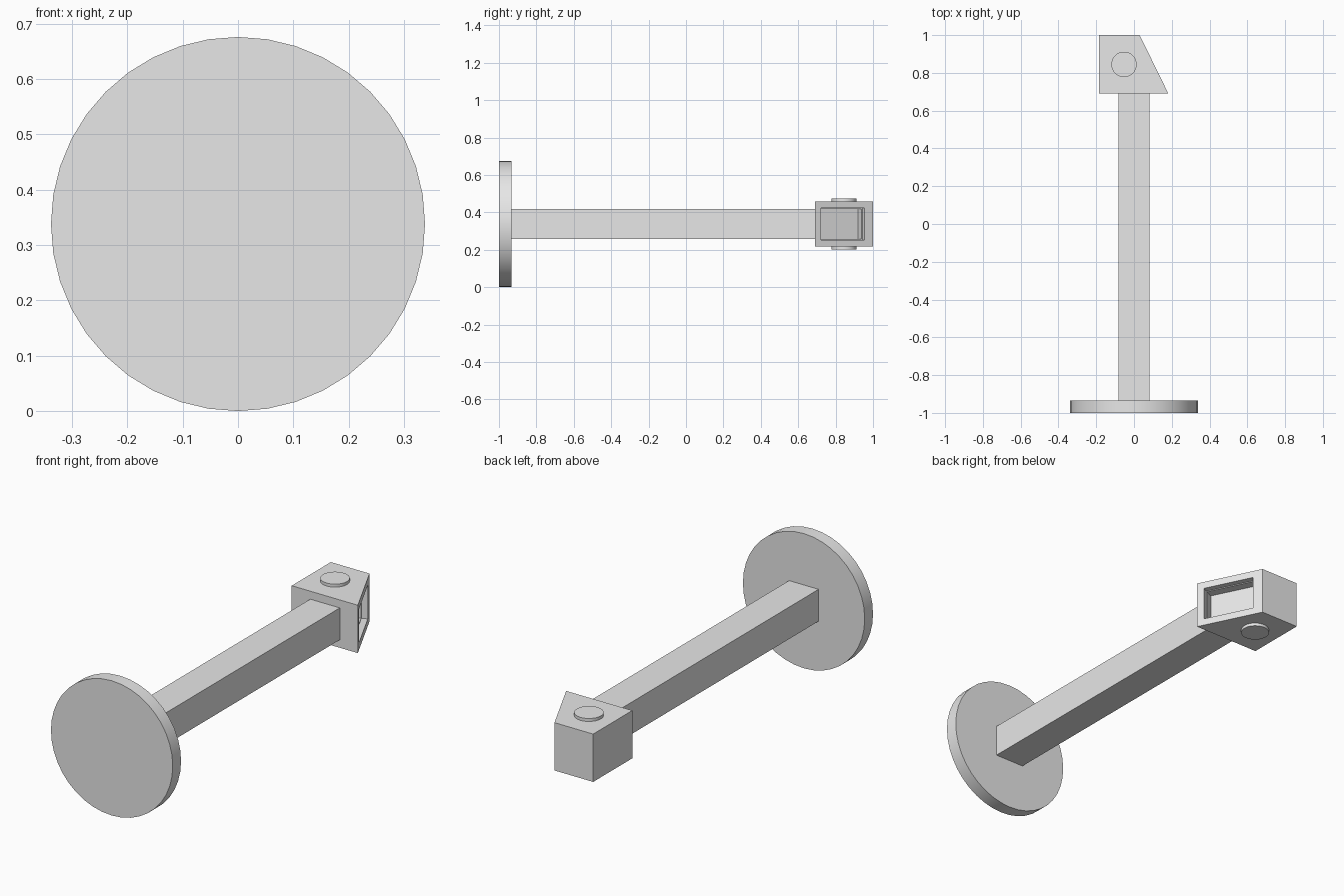
import bpy, bmesh
from math import pi
from mathutils import Vector, Matrix

cube = bpy.data.objects.get("Cube")
if cube:
    bpy.data.objects.remove(cube, do_unlink=True)

MID = 0.338  # height of the long axis

grey = bpy.data.materials.new("light_grey")
grey.use_nodes = True
grey.diffuse_color = (0.8, 0.8, 0.8, 1)
grey.node_tree.nodes["Principled BSDF"].inputs["Base Color"].default_value = (0.8, 0.8, 0.8, 1)


def finish(name, bm, smooth=False):
    bmesh.ops.recalc_face_normals(bm, faces=bm.faces)
    mesh = bpy.data.meshes.new(name)
    bm.to_mesh(mesh)
    bm.free()
    mesh.materials.append(grey)
    obj = bpy.data.objects.new(name, mesh)
    bpy.context.collection.objects.link(obj)
    if smooth:
        bpy.ops.object.select_all(action="DESELECT")
        obj.select_set(True)
        bpy.context.view_layer.objects.active = obj
        bpy.ops.object.shade_smooth_by_angle(angle=pi / 6)
    return obj


def disc(name, radius, depth, centre, turn=Matrix()):
    bm = bmesh.new()
    bmesh.ops.create_cone(bm, cap_ends=True, segments=40, radius1=radius, radius2=radius,
                          depth=depth, matrix=Matrix.Translation(centre) @ turn)
    return finish(name, bm, smooth=True)


# Round base plate at the front
disc("base_plate", MID, 0.066, (0, -0.967, MID), Matrix.Rotation(pi / 2, 4, "X"))

# Square shaft between plate and head
bm = bmesh.new()
bmesh.ops.create_cube(bm, size=1, matrix=Matrix.Translation((0, -0.122, MID))
                      @ Matrix.Diagonal((0.164, 1.626, 0.16, 1)))
finish("shaft", bm)

# Head block with one slanted side
bm = bmesh.new()
outline = [(-0.185, 0.69), (0.182, 0.69), (0.03, 1), (-0.185, 1)]
base = bm.faces.new([bm.verts.new((x, y, MID - 0.12)) for x, y in outline])
top = bmesh.ops.extrude_face_region(bm, geom=[base])["geom"]
bmesh.ops.translate(bm, vec=(0, 0, 0.24),
                    verts=[v for v in top if isinstance(v, bmesh.types.BMVert)])
bmesh.ops.recalc_face_normals(bm, faces=bm.faces)

# Stepped window recess in the slanted side
bm.normal_update()
window = max(bm.faces, key=lambda f: f.normal.dot(Vector((0.9, 0.43, 0))))
bmesh.ops.inset_individual(bm, faces=[window], thickness=0.05, depth=0)
slope = Vector((-0.152, 0.31, 0)).normalized()
for v in window.verts:
    if v.co.y > 0.845:
        v.co -= slope * 0.014
for border, depth in ((0, 0.03), (0.005, 0), (0, 0.045)):
    bm.normal_update()
    bmesh.ops.inset_individual(bm, faces=[window], thickness=border, depth=-depth)
finish("head_block", bm)

# Pivot pin caps above and below the head
for name, side in (("upper_pin_cap", 1), ("lower_pin_cap", -1)):
    disc(name, 0.067, 0.03, (-0.053, 0.845, MID + side * 0.12))
